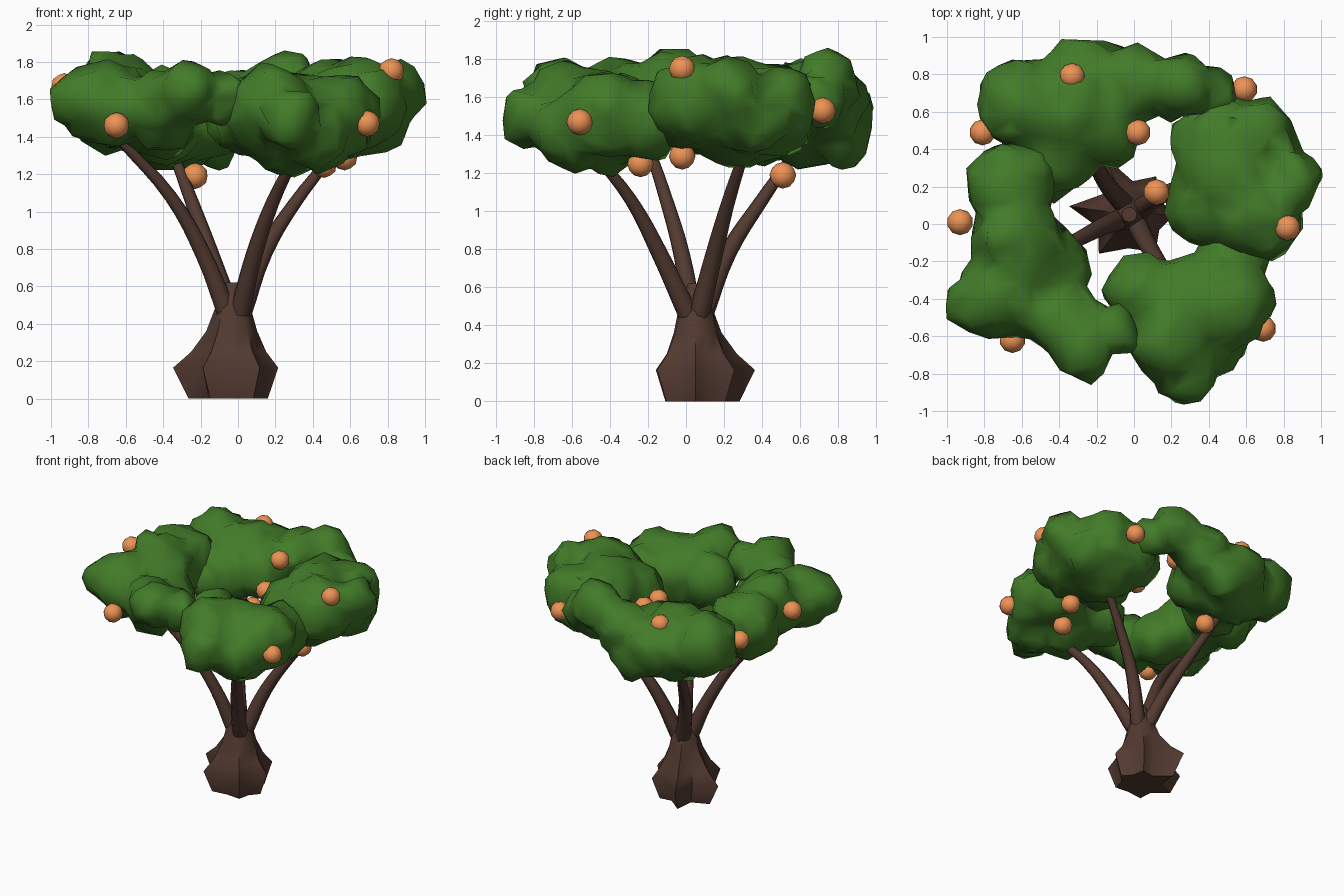
import bpy, bmesh, math
from mathutils import Matrix

if "Cube" in bpy.data.objects:
    bpy.data.objects.remove(bpy.data.objects["Cube"])


def material(name, rgb):
    m = bpy.data.materials.new(name)
    m.diffuse_color = (*rgb, 1)
    m.use_nodes = True
    m.node_tree.nodes["Principled BSDF"].inputs["Base Color"].default_value = m.diffuse_color
    return m


BARK = material("bark", (0.085, 0.042, 0.03))
LEAF = material("leaf", (0.055, 0.2, 0.022))
FRUIT = material("fruit", (0.85, 0.29, 0.09))


def make_object(name, bm, mat):
    bmesh.ops.recalc_face_normals(bm, faces=bm.faces)
    me = bpy.data.meshes.new(name)
    bm.to_mesh(me)
    bm.free()
    me.materials.append(mat)
    for p in me.polygons:
        p.use_smooth = True
    ob = bpy.data.objects.new(name, me)
    bpy.context.collection.objects.link(ob)
    return ob


# Trunk: star of root flares blending into a round neck
ROOTS = [(0, .24), (55, .25), (113, .34), (172, .325), (232, .265), (305, .245)]
VALLEY = 0.18
star = []
for i, (a, r) in enumerate(ROOTS):
    b = ROOTS[(i + 1) % 6][0] + (360 if i == 5 else 0)
    star += [(math.radians(a), r), (math.radians((a + b) / 2), VALLEY)]
# z, star scale, share of round shape, round radius
LEVELS = [(0, .76, .1, .2), (.165, 1, 0, .1), (.25, .76, .2, .15),
          (.36, .55, .6, .125), (.5, .4, .9, .088), (.62, .2, 1, .04)]
bm = bmesh.new()
rings = []
for z, s, k, rr in LEVELS:
    ring = []
    for a, r in star:
        q = r * s * (1 - k) + rr * k
        ring.append(bm.verts.new((-.025 + q * math.cos(a), .05 + q * math.sin(a), z)))
    rings.append(ring)
for lo, hi in zip(rings, rings[1:]):
    for i in range(12):
        j = (i + 1) % 12
        bm.faces.new((lo[i], lo[j], hi[j], hi[i]))
bm.faces.new(rings[0][::-1])
bm.faces.new(rings[-1])
trunk = make_object("trunk", bm, BARK)
bpy.context.view_layer.objects.active = trunk
trunk.select_set(True)
bpy.ops.object.shade_smooth_by_angle(angle=math.radians(50))

# Branches: tapered curves bending outward
BRANCHES = {
    "left": [(-.06, .03, .46), (-.18, -.02, .76), (-.36, -.11, 1.08), (-.63, -.21, 1.38)],
    "front": [(.01, .01, .46), (.09, -.14, .78), (.19, -.29, 1.06), (.31, -.48, 1.3)],
    "back": [(-.04, .09, .46), (-.15, .22, .78), (-.25, .4, 1.06), (-.35, .58, 1.32)],
    "right": [(.02, .07, .46), (.14, .15, .78), (.3, .22, 1.04), (.52, .31, 1.32)],
}
for name, pts in BRANCHES.items():
    cu = bpy.data.curves.new(name + "_branch", 'CURVE')
    cu.dimensions = '3D'
    cu.bevel_depth = 1
    cu.bevel_resolution = 2
    cu.resolution_u = 4
    cu.use_fill_caps = True
    sp = cu.splines.new('BEZIER')
    sp.bezier_points.add(3)
    for i, (bp, p) in enumerate(zip(sp.bezier_points, pts)):
        bp.co = p
        bp.radius = .056 - .01 * i
        bp.handle_left_type = bp.handle_right_type = 'AUTO'
    cu.materials.append(BARK)
    ob = bpy.data.objects.new(name + "_branch", cu)
    bpy.context.collection.objects.link(ob)

# Foliage: overlapping balls (x, y, z, radius) fused into lumpy clumps
CLUMPS = {
    "left": [(-.62, -.12, 1.58, .26), (-.66, .2, 1.57, .25), (-.7, -.38, 1.57, .23),
             (-.4, -.48, 1.54, .21), (-.28, -.66, 1.64, .17), (-.87, -.43, 1.6, .15),
             (-.42, -.22, 1.46, .19), (-.68, -.05, 1.74, .14), (-.1, -.57, 1.6, .15)],
    "front": [(.28, -.45, 1.47, .27), (.52, -.42, 1.52, .23), (.27, -.83, 1.5, .16),
              (.05, -.36, 1.5, .21), (.42, -.6, 1.42, .21), (.2, -.62, 1.55, .22),
              (.52, -.22, 1.48, .21), (.05, -.58, 1.5, .13)],
    "right": [(.5, .25, 1.53, .28), (.47, .42, 1.53, .27), (.65, .48, 1.57, .21),
              (.66, .05, 1.57, .25), (.86, .24, 1.64, .15), (.39, .08, 1.5, .22),
              (.76, .36, 1.48, .17), (.7, .05, 1.69, .13)],
    "back": [(-.35, .62, 1.5, .28), (-.61, .64, 1.56, .24), (-.28, .77, 1.5, .22),
             (-.16, .52, 1.5, .22), (.02, .76, 1.58, .19), (.24, .74, 1.67, .18),
             (-.42, .36, 1.46, .22), (-.15, .8, 1.41, .18), (.42, .68, 1.58, .14)],
}
lumps = bpy.data.textures.new("leaf_lumps", 'CLOUDS')
lumps.noise_scale = .14
for name, balls in CLUMPS.items():
    bm = bmesh.new()
    for x, y, z, r in balls:
        bmesh.ops.create_icosphere(bm, subdivisions=3, radius=r,
                                   matrix=Matrix.Translation((x, y, z)))
    ob = make_object(name + "_foliage", bm, LEAF)
    rm = ob.modifiers.new("fuse", 'REMESH')
    rm.mode = 'VOXEL'
    rm.voxel_size = .045
    rm.use_smooth_shade = True
    sm = ob.modifiers.new("soften", 'SMOOTH')
    sm.factor = .5
    sm.iterations = 2
    dp = ob.modifiers.new("lumps", 'DISPLACE')
    dp.texture = lumps
    dp.strength = .11
    dc = ob.modifiers.new("facets", 'DECIMATE')
    dc.ratio = .16

# Fruit
SPOTS = [(-.93, .01, 1.67), (-.65, -.62, 1.46), (-.81, .49, 1.59), (.69, -.56, 1.47),
         (.46, -.24, 1.25), (.82, -.02, 1.75), (.59, .72, 1.53), (.57, -.02, 1.29),
         (.12, .17, 1.54), (-.33, .79, 1.7), (.02, .49, 1.63), (-.23, .51, 1.19)]
for i, p in enumerate(SPOTS):
    bm = bmesh.new()
    bmesh.ops.create_icosphere(bm, subdivisions=2, radius=.07, matrix=Matrix.Translation(p))
    make_object(f"fruit_{i + 1}", bm, FRUIT)
